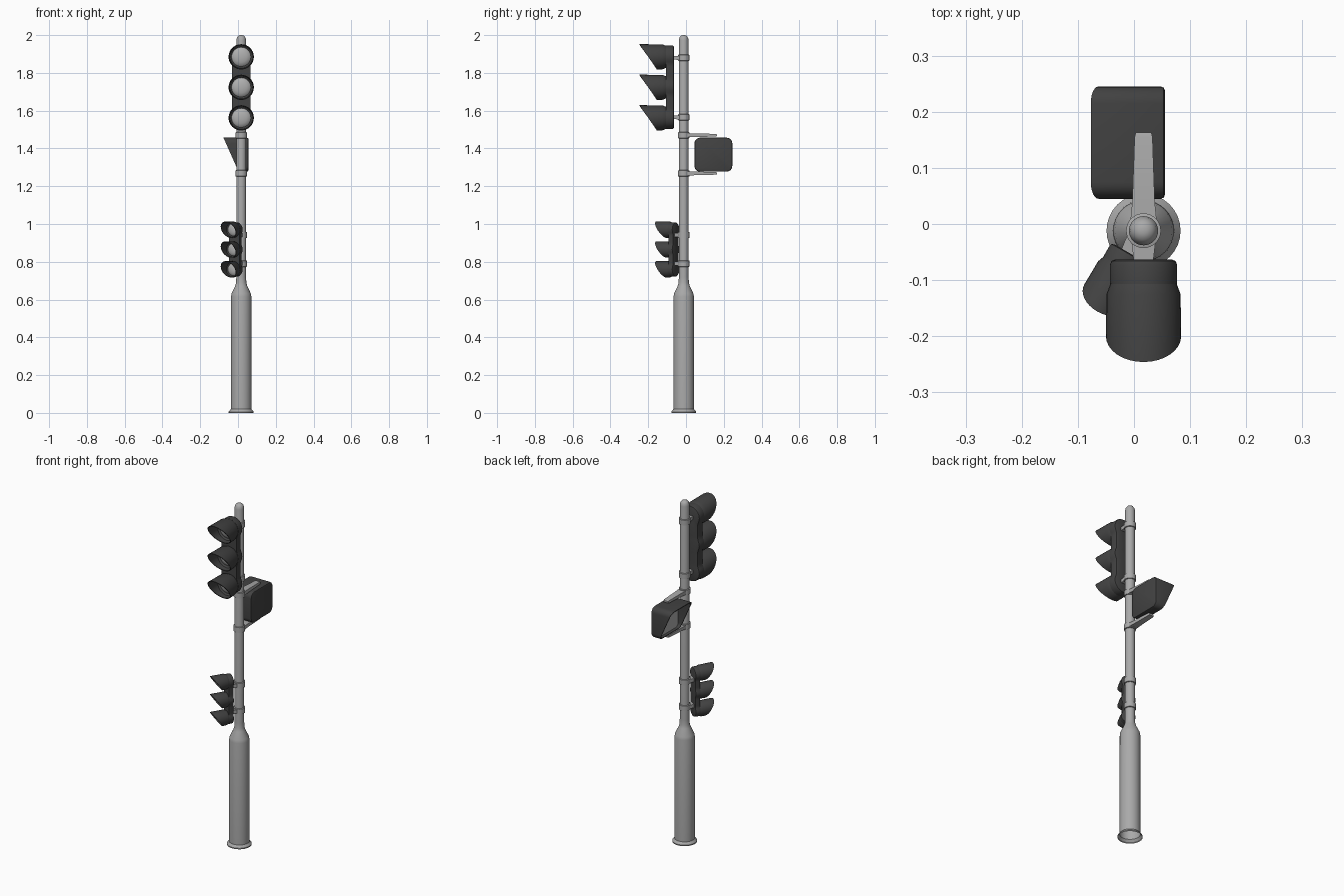
import bpy, bmesh, math
from mathutils import Matrix, Vector

if "Cube" in bpy.data.objects:
    bpy.data.objects.remove(bpy.data.objects["Cube"])

PX, PY = 0.017, -0.012  # pole axis


def material(name, v):
    m = bpy.data.materials.new(name)
    m.diffuse_color = (v, v, v, 1)
    m.use_nodes = True
    m.node_tree.nodes["Principled BSDF"].inputs["Base Color"].default_value = m.diffuse_color
    return m


METAL = material("grey metal", 0.40)
DARK = material("dark housing", 0.055)
LENS = material("pale lens", 0.43)


def loft(name, rings, mats, bands=None, caps=(0, 0), matrix=None, angle=35):
    """Skin a list of equal-length rings; caps give material or None for open."""
    bm = bmesh.new()
    vs = [[bm.verts.new(p) for p in r] for r in rings]
    n = len(rings[0])
    for k in range(len(vs) - 1):
        for i in range(n):
            j = (i + 1) % n
            f = bm.faces.new((vs[k][i], vs[k][j], vs[k + 1][j], vs[k + 1][i]))
            f.material_index = bands[k] if bands else 0
    for ring, cap in ((vs[0], caps[0]), (vs[-1], caps[1])):
        if cap is not None:
            bm.faces.new(ring).material_index = cap
    bmesh.ops.recalc_face_normals(bm, faces=bm.faces)
    if matrix:
        bm.transform(matrix)
    me = bpy.data.meshes.new(name)
    bm.to_mesh(me)
    bm.free()
    for m in mats:
        me.materials.append(m)
    ob = bpy.data.objects.new(name, me)
    bpy.context.collection.objects.link(ob)
    for o in bpy.context.selected_objects:
        o.select_set(False)
    ob.select_set(True)
    bpy.context.view_layer.objects.active = ob
    bpy.ops.object.shade_smooth_by_angle(angle=math.radians(angle))
    return ob


def circle(r, z, n=32):
    return [(PX + r * math.cos(2 * math.pi * i / n),
             PY + r * math.sin(2 * math.pi * i / n), z) for i in range(n)]


# Pole with flange, thick base, tapered neck and domed top
profile = [(0.066, 0), (0.066, 0.006), (0.055, 0.02), (0.054, 0.615), (0.051, 0.632),
           (0.032, 0.672), (0.027, 0.69), (0.026, 0.72), (0.026, 1.972),
           (0.023, 1.986), (0.016, 1.996), (0.006, 2.0)]
loft("pole", [circle(r, z) for r, z in profile], [METAL], caps=(None, 0))

# Clamp collars
for z in (1.88, 1.565, 1.47, 1.268, 0.942, 0.79):
    rs = [(0.025, -0.017), (0.031, -0.015), (0.031, 0.015), (0.025, 0.017)]
    loft("collar", [circle(r, z + d) for r, d in rs], [METAL])


def housing_ring(inset, y, pitch=0.1615, r=0.06, waist=0.049, n=48):
    """Scalloped outline around three round lamps."""
    r, waist = r - inset, waist - inset
    top = pitch + r
    zs = [top * math.cos(math.pi * i / n) for i in range(n + 1)]

    def width(z):
        w = max(math.sqrt(max(0, r * r - (z - c) ** 2)) for c in (-pitch, 0, pitch))
        return max(w, waist) if abs(z) < pitch else w
    right = [(width(z), y, z) for z in zs]
    left = [(-width(z), y, z) for z in reversed(zs[1:-1])]
    return right + left


def visor_ring(r, y, slant=0.0, n=32):
    a = [2 * math.pi * i / n for i in range(n)]
    return [(r * math.cos(t), y - slant * math.sin(t), r * math.sin(t)) for t in a]


def box_ring(hx, hz, y, z=0):
    return [(-hx, y, z - hz), (hx, y, z - hz), (hx, y, z + hz), (-hx, y, z + hz)]


def signal_head(name, z, turn, dist, s, clamps):
    spin = Matrix.Translation((PX, PY, z)) @ Matrix.Rotation(turn, 4, 'Z')
    mat = spin @ Matrix.Translation((0, -dist, 0)) @ Matrix.Scale(s, 4)
    # Scalloped back housing
    loft(name + "_housing", [housing_ring(0.010, 0), housing_ring(0.003, -0.003),
                             housing_ring(0, -0.010), housing_ring(0, -0.044)],
         [DARK], matrix=mat)
    # Three slant-cut visors, each with a domed lens
    for c in (-0.1615, 0, 0.1615):
        rings = [visor_ring(0.056, -0.036), visor_ring(0.060, -0.046),
                 visor_ring(0.066, -0.062), visor_ring(0.067, -0.137, 0.046),
                 visor_ring(0.063, -0.137, 0.046), visor_ring(0.060, -0.064),
                 visor_ring(0.051, -0.056), visor_ring(0.046, -0.062),
                 visor_ring(0.030, -0.068), visor_ring(0.012, -0.071)]
        loft(name + "_visor", rings, [DARK, LENS], [0] * 6 + [1] * 3, (0, 1),
             mat @ Matrix.Translation((0, 0, c)))
    # Stubs to the pole
    for d in clamps:
        loft(name + "_stub", [box_ring(0.022, 0.011, -0.015, d),
                              box_ring(0.017, 0.010, -dist - 0.006, d)],
             [METAL], matrix=spin)


signal_head("main_signal", 1.7235, 0, 0.051, 1.0, (0.1565, -0.1585))
signal_head("small_signal", 0.865, math.radians(-30), 0.047, 0.65, (0.077, -0.075))

# Side lamp: rounded box with a slanted hood facing -x
Y0, Y1, Z0, Z1 = 0.045, 0.245, 1.277, 1.457


def lamp_ring(inset, x=None, r=0.03, n=6):
    pts = []
    r -= inset
    corners = ((Y1, Z1, -1, -1), (Y0, Z1, 1, -1), (Y0, Z0, 1, 1), (Y1, Z0, -1, 1))
    for q, (cy, cz, sy, sz) in enumerate(corners):
        for i in range(n + 1):
            t = math.pi / 2 * (q + i / n)
            y = cy + sy * (inset + r) + r * math.cos(t)
            z = cz + sz * (inset + r) + r * math.sin(t)
            cut = 0.003 - 0.080 * (z - Z0) / (Z1 - Z0)
            pts.append((cut if x is None else x, y, z))
    return pts


loft("side_lamp", [lamp_ring(0.007, 0.055), lamp_ring(0.002, 0.053), lamp_ring(0, 0.048),
                   lamp_ring(0), lamp_ring(0.006), lamp_ring(0.009, 0.014)],
     [DARK, LENS], caps=(0, 1))

# Arms holding the side lamp above and below
for z in (1.470, 1.268):
    arm = [[(PX + sx * w, y, z + sz * h) for sx, sz in ((-1, -1), (1, -1), (1, 1), (-1, 1))]
           for y, w, h in ((0.0, 0.024, 0.011), (0.04, 0.020, 0.010),
                           (0.155, 0.016, 0.007), (0.163, 0.014, 0.005))]
    loft("lamp_arm", arm, [METAL])
